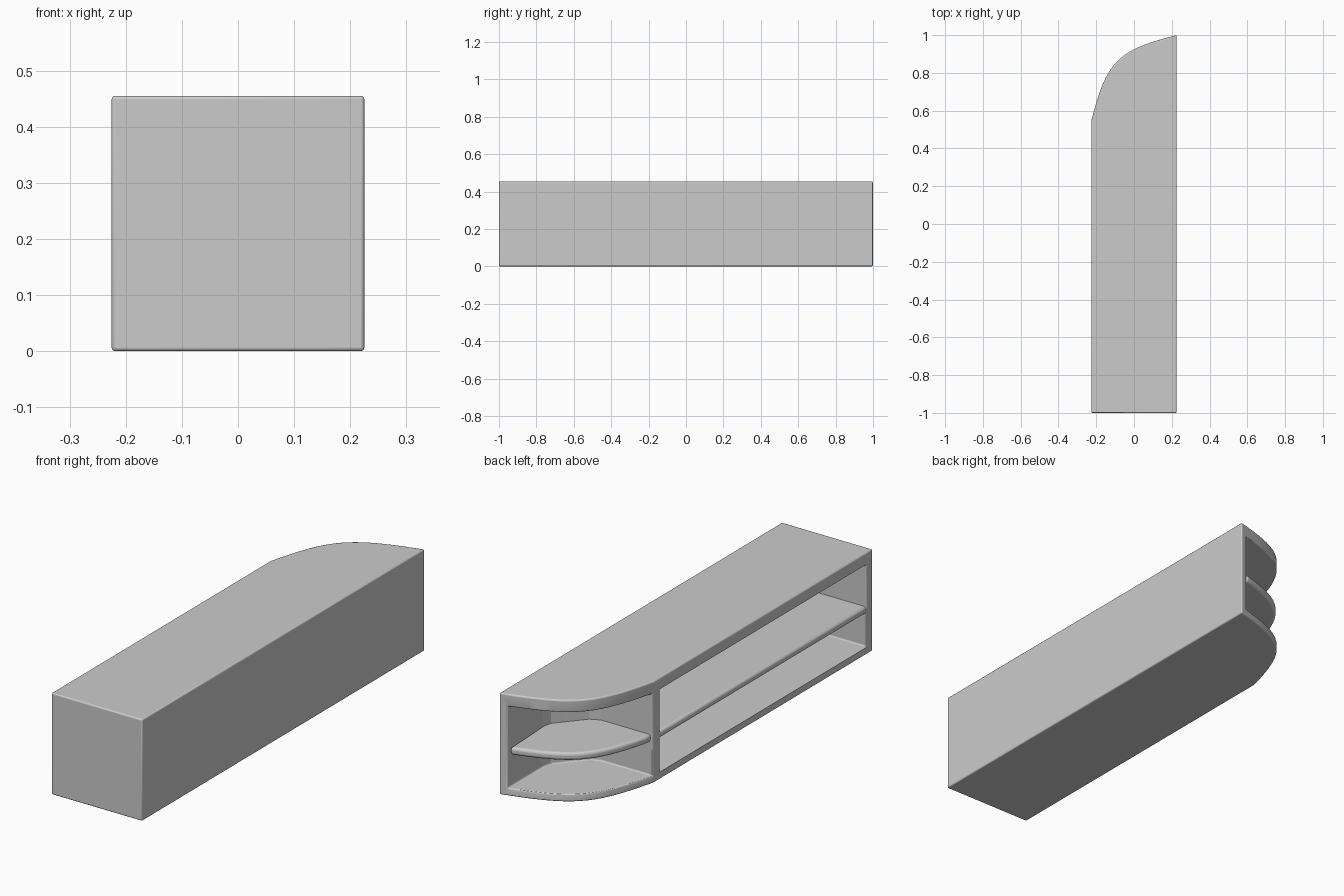
import bpy, bmesh, math
from mathutils import Vector

if "Cube" in bpy.data.objects:
    bpy.data.objects.remove(bpy.data.objects["Cube"])


def prism(name, outline, z0, z1):
    """Extrude a closed xy outline (counter-clockwise) from z0 to z1."""
    bm = bmesh.new()
    base = bm.faces.new([bm.verts.new((x, y, z0)) for x, y in outline])
    ext = bmesh.ops.extrude_face_region(bm, geom=[base])
    tops = [v for v in ext["geom"] if isinstance(v, bmesh.types.BMVert)]
    bmesh.ops.translate(bm, verts=tops, vec=(0, 0, z1 - z0))
    bmesh.ops.recalc_face_normals(bm, faces=bm.faces)
    mesh = bpy.data.meshes.new(name)
    bm.to_mesh(mesh)
    bm.free()
    obj = bpy.data.objects.new(name, mesh)
    bpy.context.collection.objects.link(obj)
    return obj


def soften(obj, width, segments=3):
    bev = obj.modifiers.new("soft_edges", "BEVEL")
    bev.width = width
    bev.segments = segments
    bev.limit_method = "ANGLE"
    bev.angle_limit = math.radians(30)
    bpy.ops.object.select_all(action="DESELECT")
    obj.select_set(True)
    bpy.context.view_layer.objects.active = obj
    bpy.ops.object.shade_smooth_by_angle(angle=math.radians(35))


def end_curve(inset=0.0, n=20):
    """Bulging front of the rounded end, from the back wall to the post."""
    a, d = Vector((0.225, 1.0)), Vector((-0.225, 0.55))
    mid, along = (a + d) / 2, (a - d).normalized()
    out = Vector((-1, 1)).normalized()
    b = mid + along * 0.04 + out * 0.165
    c = mid - along * 0.04 + out * 0.165
    pts = []
    for i in range(n + 1):
        t = i / n
        p = (a * (1 - t) ** 3 + b * 3 * t * (1 - t) ** 2
             + c * 3 * t * t * (1 - t) + d * t ** 3) - out * inset
        pts.append((p.x, p.y))
    return pts


# Carcass: long box with one rounded end
carcass = prism("carcass", [(-0.225, -1), (0.225, -1)] + end_curve(), 0, 0.455)

# Hollow the long bay and the rounded corner bay
Z0, Z1, BACK = 0.034, 0.40, 0.19
long_bay = [(-0.3, -0.957), (BACK, -0.957), (BACK, 0.505), (-0.3, 0.505)]
corner_bay = [(-0.3, 0.557), (0.03, 0.557), (0.075, 0.578), (0.145, 0.66),
              (0.178, 0.70), (BACK, 0.745), (BACK, 1.1), (-0.3, 1.1)]
for name, outline in (("long_bay_cutter", long_bay), ("corner_bay_cutter", corner_bay)):
    cutter = prism(name, outline, Z0, Z1)
    cutter.hide_render = True
    cutter.hide_viewport = True
    cut = carcass.modifiers.new(name, "BOOLEAN")
    cut.operation = "DIFFERENCE"
    cut.solver = "EXACT"
    cut.object = cutter
soften(carcass, 0.006)

# Middle shelves with rounded front edges
long_shelf = prism("long_shelf", [(-0.222, -0.975), (0.205, -0.975),
                                  (0.205, 0.525), (-0.222, 0.525)], 0.18, 0.212)
soften(long_shelf, 0.012, 4)
front = [p for p in end_curve(0.004) if p[0] < 0.212 and p[1] > 0.55]
corner_shelf = prism("corner_shelf", [(-0.215, 0.53), (0.205, 0.53)] + front, 0.182, 0.216)
soften(corner_shelf, 0.012, 4)
